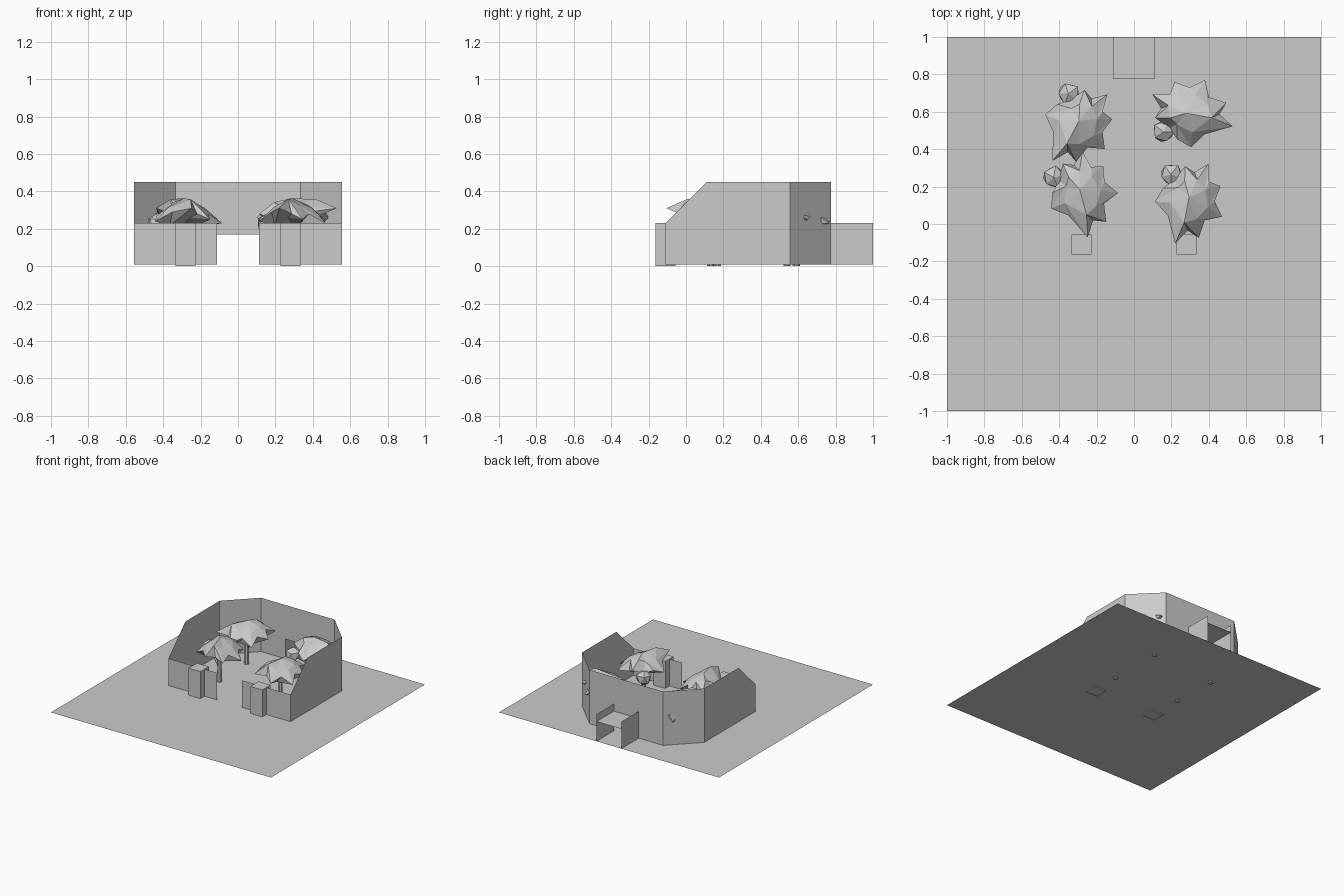
import bpy, bmesh, math, random
from mathutils import Vector, Matrix

cube = bpy.data.objects.get("Cube")
if cube:
    bpy.data.objects.remove(cube)

grey = bpy.data.materials.new("plain_grey")
grey.use_nodes = True
colour = (0.6, 0.6, 0.6, 1)
grey.diffuse_color = colour
grey.node_tree.nodes["Principled BSDF"].inputs["Base Color"].default_value = colour

FLOOR = 0.008
LOW, HIGH = 0.23, 0.45      # wall heights
DOOR = 0.17                 # doorway height
HALF_DOOR = 0.113
SIDE, CUT = 0.555, 0.335    # half width, start of the corner cut
FRONT, BACK = -0.11, 0.775


def finish(name, bm):
    mesh = bpy.data.meshes.new(name)
    bm.to_mesh(mesh)
    bm.free()
    mesh.materials.append(grey)
    obj = bpy.data.objects.new(name, mesh)
    bpy.context.collection.objects.link(obj)
    return obj


def sheet(name, *points):
    bm = bmesh.new()
    bm.faces.new([bm.verts.new(p) for p in points])
    return finish(name, bm)


def upright(name, a, b, low, high):
    """Vertical rectangular sheet between two plan points."""
    return sheet(name, (*a, low), (*b, low), (*b, high), (*a, high))


def box(name, low, high):
    low, high = Vector(low), Vector(high)
    bm = bmesh.new()
    bmesh.ops.create_cube(bm, size=1)
    bmesh.ops.scale(bm, vec=high - low, verts=bm.verts)
    bmesh.ops.translate(bm, vec=(low + high) / 2, verts=bm.verts)
    return finish(name, bm)


# Ground
sheet("ground", (-1, -1, FLOOR), (1, -1, FLOOR), (1, 1, FLOOR), (-1, 1, FLOOR))

# Paired walls and gate posts
for s, label in ((1, "left"), (-1, "right")):
    side = [(s * SIDE, y, z) for y, z in
            ((FRONT, FLOOR), (CUT + 0.22, FLOOR), (CUT + 0.22, HIGH), (0.11, HIGH), (FRONT, LOW))]
    sheet(label + "_side_wall", *(side if s > 0 else side[::-1]))
    front = [(s * HALF_DOOR, FRONT), (s * SIDE, FRONT)][::s]
    upright(label + "_front_wall", *front, FLOOR, LOW)
    corner = [(s * SIDE, CUT + 0.22), (s * CUT, BACK)][::s]
    upright(label + "_corner_wall", *corner, FLOOR, HIGH)
    passage = [(s * HALF_DOOR, BACK), (s * HALF_DOOR, 1)][::s]
    upright(label + "_passage_wall", *passage[::-1], FLOOR, LOW)
    x = s * 0.281
    box(label + "_gate_post", (x - 0.054, -0.163, 0), (x + 0.054, -0.055, LOW))

# Back wall with its doorway, and the passage roof
sheet("back_wall", *[(x, BACK, z) for x, z in (
    (CUT, FLOOR), (HALF_DOOR, FLOOR), (HALF_DOOR, DOOR), (-HALF_DOOR, DOOR),
    (-HALF_DOOR, FLOOR), (-CUT, FLOOR), (-CUT, HIGH), (CUT, HIGH))])
sheet("passage_roof", (-HALF_DOOR, BACK, DOOR), (HALF_DOOR, BACK, DOOR),
      (HALF_DOOR, 1, DOOR), (-HALF_DOOR, 1, DOOR))

# Canopy rim: angle from the side tuft, radius, height
RIM = ((0, .13, .25), (30, .15, .27), (58, .18, .24), (92, .14, .29),
       (128, .245, .31), (143, .165, .28), (160, .21, .25), (183, .14, .28),
       (208, .2, .23), (232, .14, .28), (258, .185, .25), (277, .145, .3),
       (296, .22, .26), (313, .15, .25), (331, .18, .28))


def canopy(name):
    bm = bmesh.new()
    count = len(RIM)

    def ring(scale, height, follow, twist):
        verts = []
        for angle, radius, z in RIM[::2] if scale < 1 else RIM:
            a = math.radians(angle + twist)
            r = 0.17 * scale + (radius - 0.17) * scale * follow
            verts.append(bm.verts.new((r * math.cos(a), r * math.sin(a),
                                       height + (z - 0.27) * follow)))
        return verts

    def bridge(inner, outer):
        """Triangles joining an inner ring to a rim with twice the points."""
        for i in range(count):
            a, b = outer[i], outer[(i + 1) % count]
            mine = inner[i // 2]
            bm.faces.new((a, b, mine))
            if i % 2 == 1:
                bm.faces.new((b, inner[(i // 2 + 1) % len(inner)], mine))
        bm.faces.new((outer[0], inner[0], inner[-1]))

    rim = ring(1, 0.27, 1, 0)
    for height, peak, scale in ((0.335, 0.362, 0.58), (0.235, 0.225, 0.55)):
        inner = ring(scale, height, 0.6, 6)
        bridge(inner, rim)
        tip = bm.verts.new((0.01, -0.01, peak))
        for i, v in enumerate(inner):
            bm.faces.new((v, inner[(i + 1) % len(inner)], tip))
    bmesh.ops.recalc_face_normals(bm, faces=bm.faces)
    return finish(name, bm)


def tuft(name):
    rng = random.Random(4)
    bm = bmesh.new()
    bmesh.ops.create_icosphere(bm, subdivisions=1, radius=0.06)
    for v in bm.verts:
        v.co *= rng.uniform(0.9, 1.2)
    bmesh.ops.translate(bm, vec=(0.165, 0, 0.225), verts=bm.verts)
    return finish(name, bm)


def limb(name, start, end, r1, r2):
    start, end = Vector(start), Vector(end)
    axis = end - start
    bm = bmesh.new()
    bmesh.ops.create_cone(bm, cap_ends=True, segments=7, radius1=r1, radius2=r2,
                          depth=axis.length)
    turn = axis.to_track_quat("Z", "Y").to_matrix().to_4x4()
    bmesh.ops.transform(bm, matrix=Matrix.Translation((start + end) / 2) @ turn,
                        verts=bm.verts)
    return finish(name, bm)


# Four copies of one tree, each turned differently
for label, x, y, turn in (("back_right", -.3, .54, 108), ("front_right", -.286, .17, 151),
                          ("back_left", .292, .59, 216), ("front_left", .292, .13, 125)):
    parts = (canopy(label + "_tree_canopy"), tuft(label + "_tree_tuft"),
             limb(label + "_tree_trunk", (0, 0, 0), (0, 0, 0.26), 0.02, 0.014),
             limb(label + "_tree_branch", (0, 0, 0.12), (0.15, 0, 0.21), 0.011, 0.008))
    for part in parts:
        part.location = (x, y, 0)
        part.rotation_euler.z = math.radians(turn)
